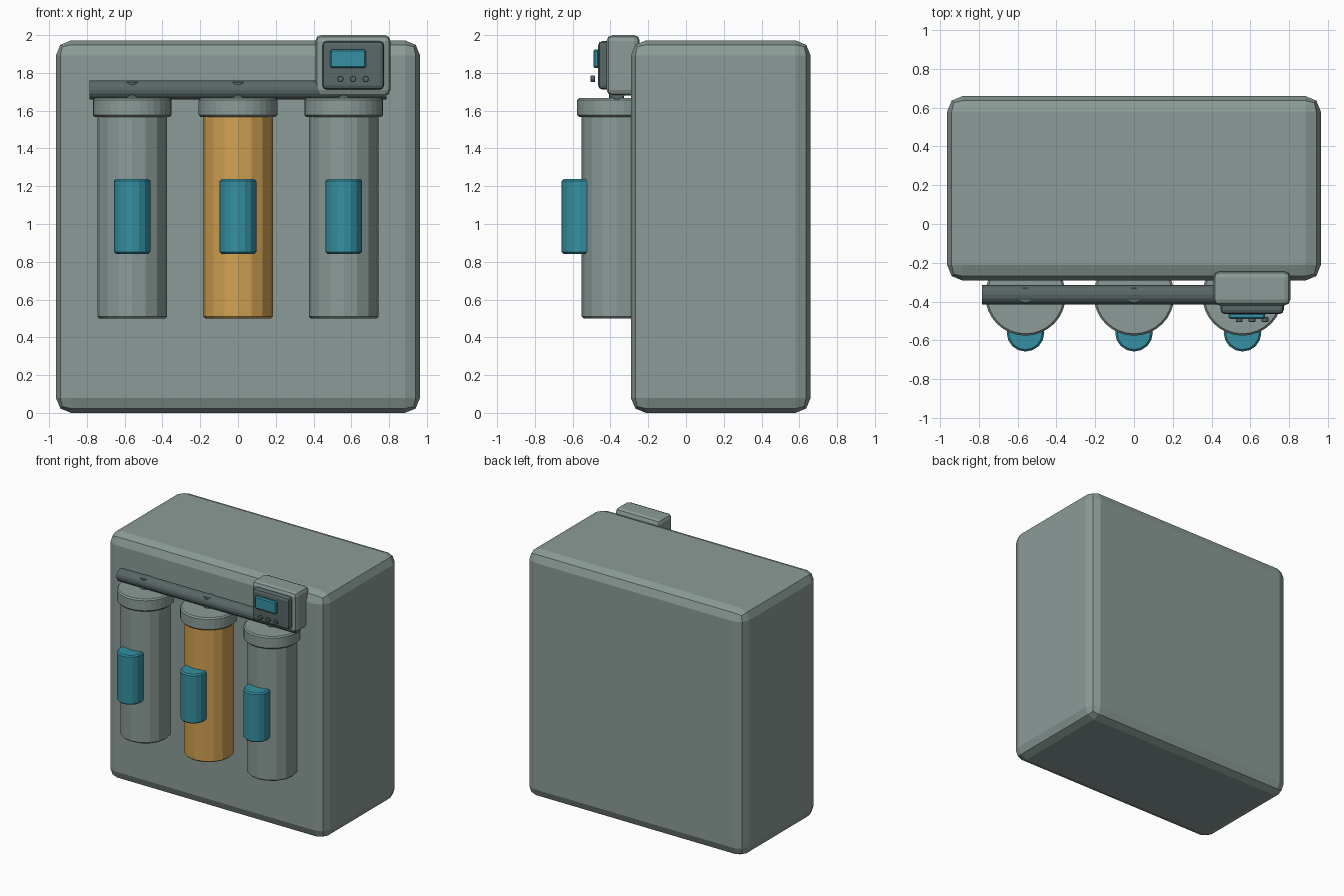
import bpy
import math
from math import radians

cube = bpy.data.objects.get("Cube")
if cube:
    bpy.data.objects.remove(cube, do_unlink=True)


def material(name, rgb):
    m = bpy.data.materials.new(name)
    m.use_nodes = True
    colour = (*rgb, 1.0)
    m.diffuse_color = colour
    m.node_tree.nodes["Principled BSDF"].inputs["Base Color"].default_value = colour
    return m


GREY = material("sage grey", (0.26, 0.33, 0.31))
DARK = material("dark grey", (0.10, 0.135, 0.135))
AMBER = material("amber", (0.65, 0.36, 0.085))
TEAL = material("teal", (0.035, 0.28, 0.36))


def finish(name, mat, bevel, segments):
    ob = bpy.context.object
    ob.name = name
    ob.data.name = name
    ob.data.materials.append(mat)
    bpy.ops.object.transform_apply(location=False, rotation=True, scale=True)
    if bevel:
        mod = ob.modifiers.new("Rounded edges", "BEVEL")
        mod.width = bevel
        mod.segments = segments
        mod.limit_method = "ANGLE"
        mod.angle_limit = radians(40)
    return ob


def box(name, mat, x, y, z, bevel=0.0, segments=2):
    """Box from (low, high) spans along each axis."""
    spans = (x, y, z)
    bpy.ops.mesh.primitive_cube_add(size=1, location=[sum(s) / 2 for s in spans])
    bpy.context.object.scale = [s[1] - s[0] for s in spans]
    return finish(name, mat, bevel, segments)


def cylinder(name, mat, centre, radius, length, sides, axis="z", bevel=0.0):
    turn = {"x": (0, radians(90), 0), "y": (radians(90), 0, 0), "z": (0, 0, 0)}[axis]
    # Start vertices on the x axis so both silhouettes reach full radius
    bpy.ops.mesh.primitive_cylinder_add(vertices=sides, radius=radius, depth=length,
                                        location=centre, rotation=turn)
    return finish(name, mat, bevel, 1)


# Cabinet
box("cabinet", GREY, (-0.964, 0.964), (-0.292, 0.66), (0, 1.972), 0.08)

# Filter canisters with caps, labels and pipe fittings
FILTER_Y = -0.368
for side, x, mat in (("right", -0.56, GREY), ("middle", 0, AMBER), ("left", 0.56, GREY)):
    cylinder(side + "_canister", mat, (x, FILTER_Y, 1.04), 0.184, 1.08, 16, bevel=0.01)
    cylinder(side + "_canister_cap", GREY, (x, FILTER_Y, 1.617), 0.208, 0.1, 32, bevel=0.01)
    cylinder(side + "_label", TEAL, (x, -0.561, 1.04), 0.097, 0.395, 16, bevel=0.01)
    cylinder(side + "_pipe_fitting", DARK, (x, FILTER_Y, 1.70), 0.039, 0.104, 16)

# Manifold pipe
cylinder("manifold_pipe", DARK, (0, -0.365, 1.71), 0.05, 1.57, 16, axis="x")

# Control unit
box("control_housing", GREY, (0.41, 0.807), (-0.42, -0.245), (1.68, 2.0), 0.03)
box("control_panel", DARK, (0.447, 0.773), (-0.465, -0.40), (1.712, 1.968), 0.022)
box("control_screen", TEAL, (0.488, 0.677), (-0.49, -0.46), (1.826, 1.924), 0.008, 1)
for i in range(3):
    cylinder(f"control_button_{i + 1}", DARK, (0.542 + 0.067 * i, -0.493, 1.768),
             0.017, 0.024, 12, axis="y", bevel=0.003)
